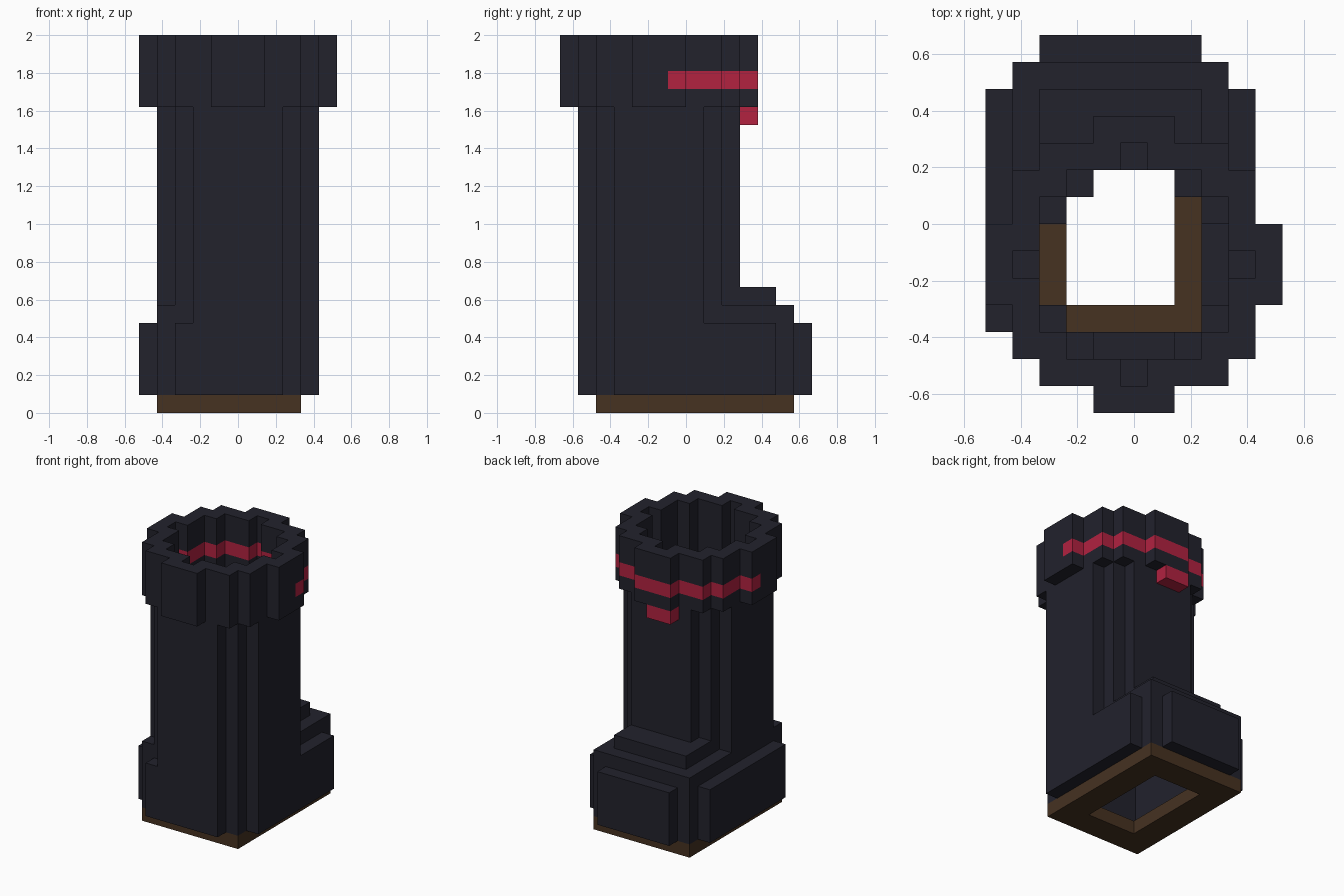
import bpy
import bmesh
from mathutils import Vector

if "Cube" in bpy.data.objects:
    bpy.data.objects.remove(bpy.data.objects["Cube"], do_unlink=True)

UNIT = 2 / 21                      # edge of one block
ORIGIN = Vector((5.5, 7, 0))       # grid point placed at the world origin
AXIS = (5, 5)                      # centre block of the round leg


def material(name, rgb):
    mat = bpy.data.materials.new(name)
    mat.use_nodes = True
    mat.diffuse_color = (*rgb, 1)
    bsdf = next(n for n in mat.node_tree.nodes if n.type == 'BSDF_PRINCIPLED')
    bsdf.inputs["Base Color"].default_value = (*rgb, 1)
    bsdf.inputs["Roughness"].default_value = 0.9
    return mat


leather = material("dark_leather", (0.0159, 0.0159, 0.0252))
brown = material("sole_brown", (0.0612, 0.0319, 0.0152))
red = material("trim_red", (0.445, 0.0159, 0.0513))


def box(x0, x1, y0, y1, z0, z1):
    return {(x, y, z) for x in range(x0, x1) for y in range(y0, y1) for z in range(z0, z1)}


def ring(inner, outer, z0, z1):
    """Blocks whose squared distance from the leg axis is between the limits."""
    return {c for c in box(0, 11, 0, 11, z0, z1)
            if inner < (c[0] - AXIS[0]) ** 2 + (c[1] - AXIS[1]) ** 2 <= outer}


# Sole: a flat frame
sole = box(1, 9, 2, 13, 0, 1) - box(3, 7, 4, 11, 0, 1)

# Foot: hollow box with raised side, heel and toe panels
foot = box(1, 9, 2, 13, 1, 6) - box(2, 8, 3, 12, 1, 6)
foot |= box(0, 1, 3, 12, 1, 5) | box(9, 10, 3, 12, 1, 5)
foot |= box(2, 8, 1, 2, 1, 5) | box(2, 8, 13, 14, 1, 5)

# Instep: cap over the toes
instep = box(2, 8, 9, 12, 6, 7)

# Leg and folded cuff: round tubes
leg = ring(10, 20, 5, 17) - foot - instep
cuff = ring(16, 26, 17, 21)

# Red band around the rear of the cuff, and the pull tab
band = {c for c in cuff if c[2] == 18 and c[1] >= 6}
cuff -= band
tab = box(4, 6, 10, 11, 16, 17)

parts = {
    "sole": (sole, brown),
    "foot": (foot, leather),
    "instep": (instep, leather),
    "leg": (leg, leather),
    "cuff": (cuff, leather),
    "cuff_band": (band, red),
    "pull_tab": (tab, red),
}
solid = set().union(*(cells for cells, _ in parts.values()))


def build(name, cells, mat):
    """Skin the blocks, leaving out faces shared with any other block."""
    bm = bmesh.new()
    for cell in sorted(cells):
        middle = Vector(cell) + Vector((0.5, 0.5, 0.5))
        for axis in range(3):
            for sign in (-1, 1):
                normal = Vector((0, 0, 0))
                normal[axis] = sign
                if tuple(int(a + b) for a, b in zip(cell, normal)) in solid:
                    continue
                u = Vector((0, 0, 0))
                u[(axis + 1) % 3] = 0.5
                v = normal.cross(u)
                centre = middle + normal / 2 - ORIGIN
                corners = (centre - u - v, centre + u - v, centre + u + v, centre - u + v)
                bm.faces.new([bm.verts.new(p * UNIT) for p in corners])
    bmesh.ops.remove_doubles(bm, verts=bm.verts, dist=UNIT / 100)
    mesh = bpy.data.meshes.new(name)
    bm.to_mesh(mesh)
    bm.free()
    mesh.materials.append(mat)
    obj = bpy.data.objects.new(name, mesh)
    bpy.context.collection.objects.link(obj)


for part, (blocks, colour) in parts.items():
    build(part, blocks, colour)
